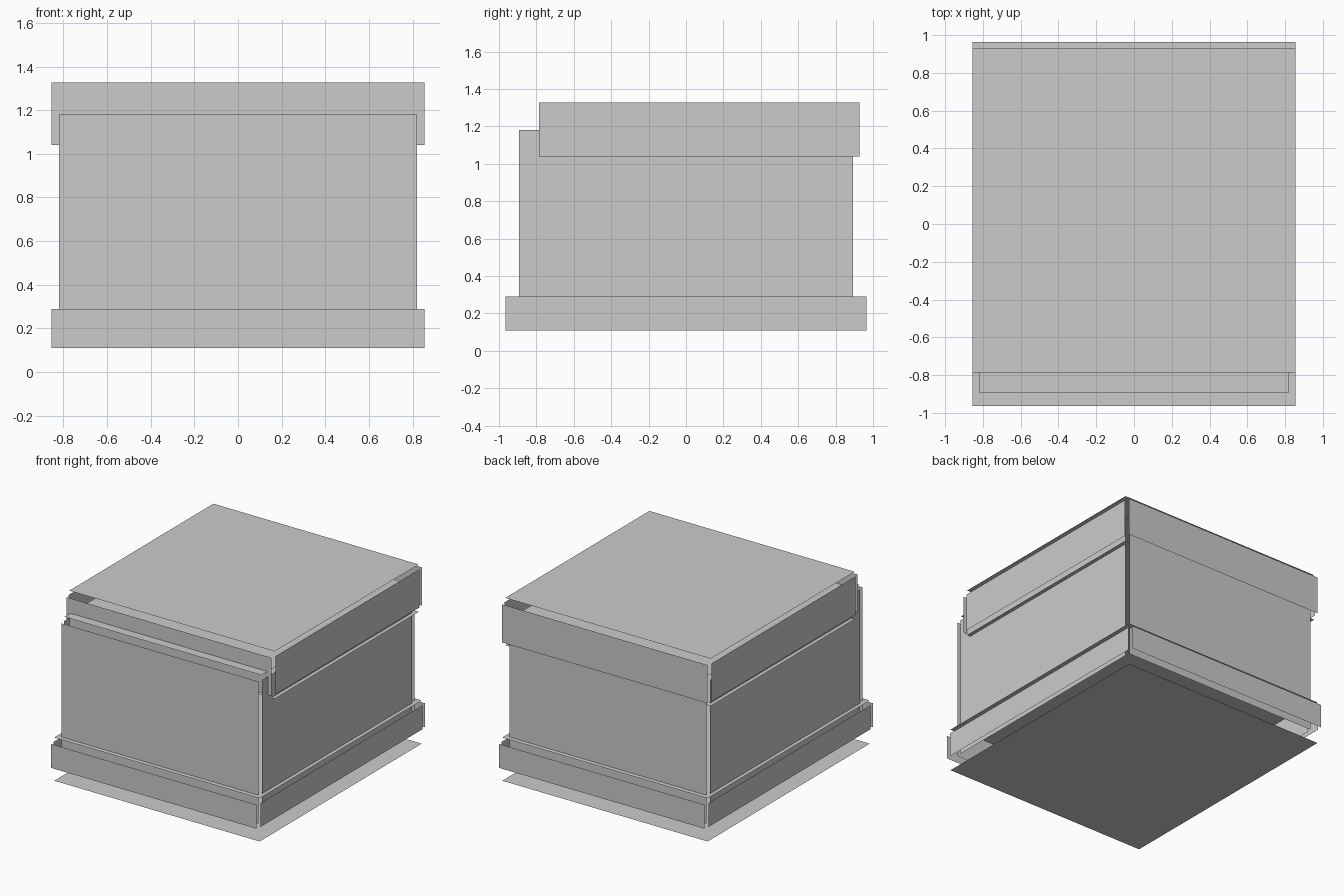
import bpy

if "Cube" in bpy.data.objects:
    bpy.data.objects.remove(bpy.data.objects["Cube"])

grey = bpy.data.materials.new("plain grey")
grey.diffuse_color = (0.6, 0.6, 0.6, 1)
grey.use_nodes = True
grey.node_tree.nodes["Principled BSDF"].inputs["Base Color"].default_value = grey.diffuse_color


def panel(name, axis, at, lo, hi):
    """Flat rectangle across one axis, facing outward from the box centre."""
    u, v = (axis + 1) % 3, (axis + 2) % 3
    outward = at > (lo[axis] + hi[axis]) / 2
    verts = []
    for a, b in ((lo, lo), (hi, lo), (hi, hi), (lo, hi)):
        p = [0, 0, 0]
        p[axis], p[u], p[v] = at, a[u], b[v]
        verts.append(p)
    face = (0, 1, 2, 3) if outward else (3, 2, 1, 0)
    mesh = bpy.data.meshes.new(name)
    mesh.from_pydata(verts, [], [face])
    mesh.materials.append(grey)
    bpy.context.collection.objects.link(bpy.data.objects.new(name, mesh))


def panel_box(name, lo, hi, bottom=None):
    """Box of six loose panels, each pushed out a little from its core."""
    gap = (0.006, 0.036, 0.035)
    sides = (("left", "right"), ("front", "back"), ("bottom", "top"))
    for axis in range(3):
        low = lo[axis] - gap[axis]
        if axis == 2:
            low = bottom
        if low is not None:
            panel(f"{name}_{sides[axis][0]}", axis, low, lo, hi)
        panel(f"{name}_{sides[axis][1]}", axis, hi[axis] + gap[axis], lo, hi)


# Wide foot with its floor panel on the ground
panel_box("base", (-0.855, -0.964, 0.11), (0.855, 0.964, 0.29), bottom=0)
# Main body, running down inside the foot
panel_box("body", (-0.82, -0.892, 0.11), (0.82, 0.892, 1.18))
# Lid, set towards the back
panel_box("lid", (-0.855, -0.785, 1.04), (0.855, 0.928, 1.327), bottom=1.005)
